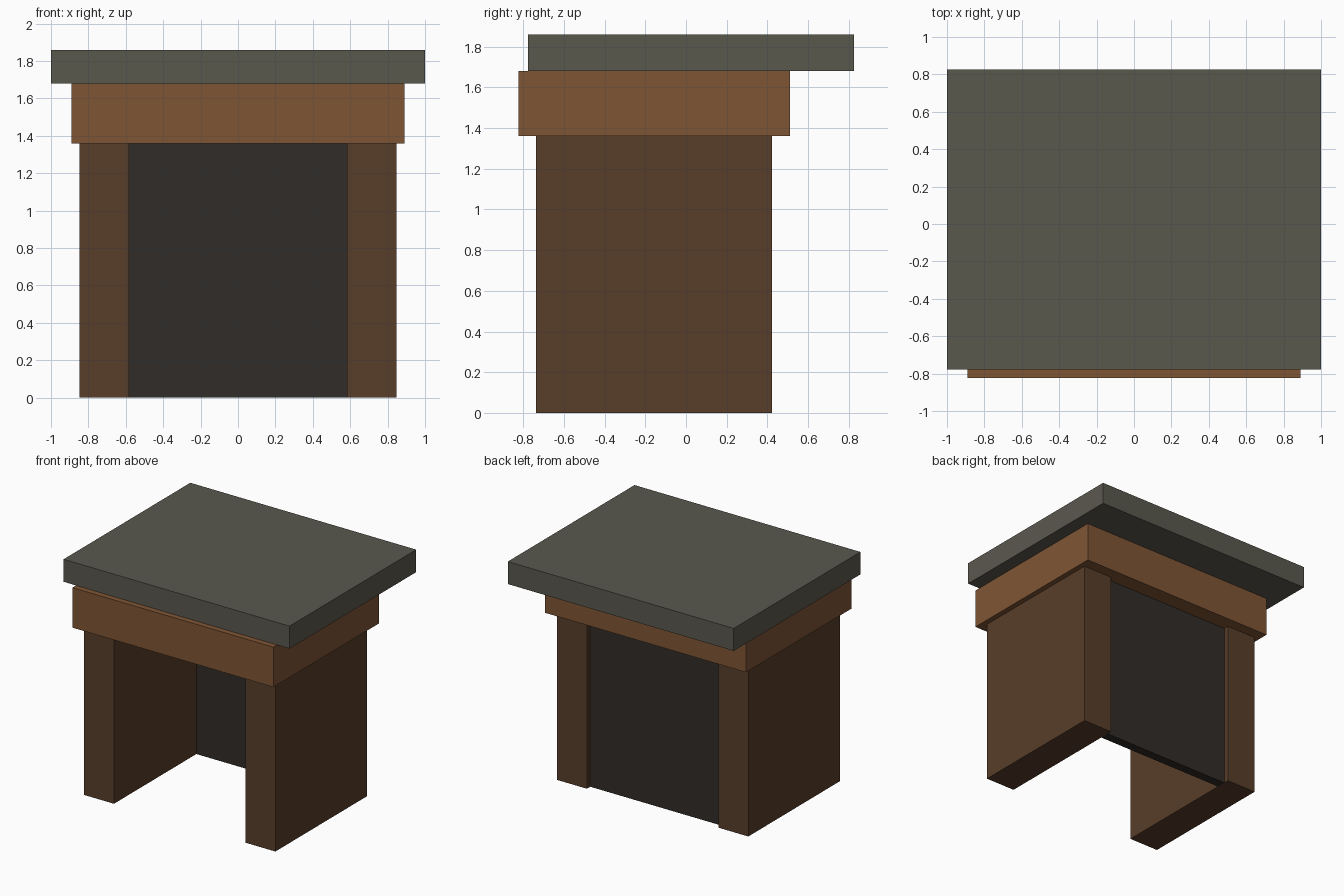
import bpy
import bmesh

if "Cube" in bpy.data.objects:
    bpy.data.objects.remove(bpy.data.objects["Cube"])


def material(name, rgb):
    mat = bpy.data.materials.new(name)
    mat.diffuse_color = (*rgb, 1.0)
    mat.use_nodes = True
    mat.node_tree.nodes["Principled BSDF"].inputs["Base Color"].default_value = mat.diffuse_color
    return mat


def box(name, x, y, z, mat):
    """Flat-faced box from (min, max) ranges on each axis."""
    bm = bmesh.new()
    bmesh.ops.create_cube(bm, size=1.0)
    for v in bm.verts:
        v.co = [(a + b) / 2 + c * (b - a) for c, (a, b) in zip(v.co, (x, y, z))]
    mesh = bpy.data.meshes.new(name)
    bm.to_mesh(mesh)
    bm.free()
    mesh.materials.append(mat)
    obj = bpy.data.objects.new(name, mesh)
    bpy.context.collection.objects.link(obj)
    return obj


stone = material("grey_stone", (0.102, 0.098, 0.076))
dark_wood = material("dark_wood", (0.098, 0.048, 0.023))
light_wood = material("light_wood", (0.212, 0.091, 0.036))
soot = material("soot", (0.030, 0.025, 0.021))

# Side walls
for side, x in (("left", (-0.847, -0.582)), ("right", (0.582, 0.847))):
    box(side + "_side_wall", x, (-0.737, 0.422), (0, 1.36), dark_wood)

# Recessed back panel between the walls
box("back_panel", (-0.582, 0.582), (0.305, 0.38), (0, 1.36), soot)

# Lintel block resting on the walls
box("lintel", (-0.89, 0.89), (-0.823, 0.512), (1.36, 1.68), light_wood)

# Overhanging top slab
box("top_slab", (-1, 1), (-0.777, 0.825), (1.68, 1.86), stone)
